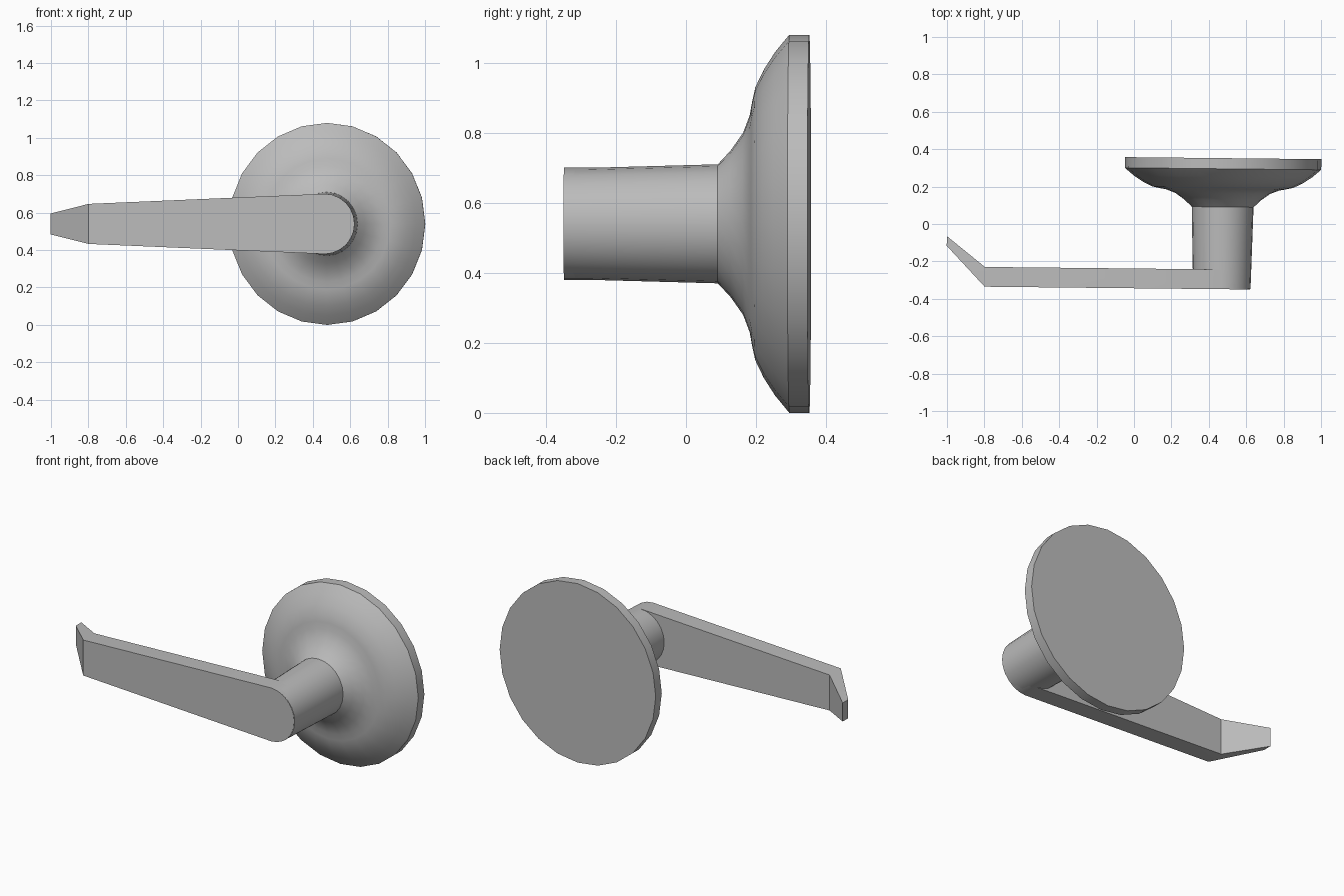
import bpy, bmesh
from math import sin, cos, pi, radians
from mathutils import Matrix

cube = bpy.data.objects.get("Cube")
if cube:
    bpy.data.objects.remove(cube)

metal = bpy.data.materials.new("grey_metal")
metal.use_nodes = True
GREY = (0.5, 0.5, 0.5, 1)
metal.diffuse_color = GREY
metal.node_tree.nodes["Principled BSDF"].inputs["Base Color"].default_value = GREY

AXIS_X, AXIS_Z = 0.473, 0.54   # spindle position
SIDES = 24
TILT = Matrix.Rotation(radians(-0.6), 4, 'Z')


def finish(bm, name, angle):
    """Turn a bmesh into a tilted, smooth-shaded object."""
    bmesh.ops.recalc_face_normals(bm, faces=bm.faces)
    bm.transform(TILT)
    mesh = bpy.data.meshes.new(name)
    bm.to_mesh(mesh)
    bm.free()
    obj = bpy.data.objects.new(name, mesh)
    bpy.context.collection.objects.link(obj)
    mesh.materials.append(metal)
    bpy.ops.object.select_all(action='DESELECT')
    obj.select_set(True)
    bpy.context.view_layer.objects.active = obj
    bpy.ops.object.shade_smooth_by_angle(angle=radians(angle))


def lathe(name, profile, squash):
    """Closed solid turned about the spindle from (radius, y) points."""
    bm = bmesh.new()
    rings = []
    for r, y in profile:
        rings.append([bm.verts.new((AXIS_X + squash * r * sin(2 * pi * i / SIDES), y,
                                    AXIS_Z + r * cos(2 * pi * i / SIDES)))
                      for i in range(SIDES)])
    for a, b in zip(rings, rings[1:]):
        for i in range(SIDES):
            j = (i + 1) % SIDES
            bm.faces.new((a[i], a[j], b[j], b[i]))
    bm.faces.new(rings[0])
    bm.faces.new(rings[-1])
    finish(bm, name, 28)


# Round wall plate with its flared collar
lathe("wall_plate", [(0.17, 0.096), (0.21, 0.133), (0.26, 0.168), (0.31, 0.187),
                     (0.35, 0.194), (0.39, 0.203), (0.44, 0.227), (0.49, 0.259),
                     (0.54, 0.3), (0.54, 0.357)], 0.972)

# Slightly tapered neck
lathe("neck", [(0.158, -0.342), (0.17, 0.096)], 0.972)

# Lever: flat tapering arm with a rounded end and a bent, narrowing tip
FRONT, BACK = -0.3435, -0.238
bm = bmesh.new()


def arm_outline(y):
    pts = [(-0.795, -0.107)]
    for i in range(13):
        t = -pi / 2 + pi * i / 12
        pts.append((AXIS_X - 0.005 + 0.155 * cos(t), 0.161 * sin(t)))
    pts.append((-0.795, 0.107))
    return [bm.verts.new((x, y, AXIS_Z + z)) for x, z in pts]


def tip_edge(y):
    return [bm.verts.new((-1, y, AXIS_Z + z)) for z in (-0.056, 0.056)]


front, back = arm_outline(FRONT), arm_outline(BACK)
tip_front, tip_back = tip_edge(-0.127), tip_edge(-0.075)
bm.faces.new(front)
bm.faces.new(back)
for i in range(len(front) - 1):
    bm.faces.new((front[i], front[i + 1], back[i + 1], back[i]))
for arm, tip in ((front, tip_front), (back, tip_back)):
    bm.faces.new((arm[0], arm[-1], tip[1], tip[0]))
for end, k in ((0, 0), (-1, 1)):
    bm.faces.new((front[end], back[end], tip_back[k], tip_front[k]))
bm.faces.new((tip_front[0], tip_front[1], tip_back[1], tip_back[0]))
finish(bm, "lever", 22)
